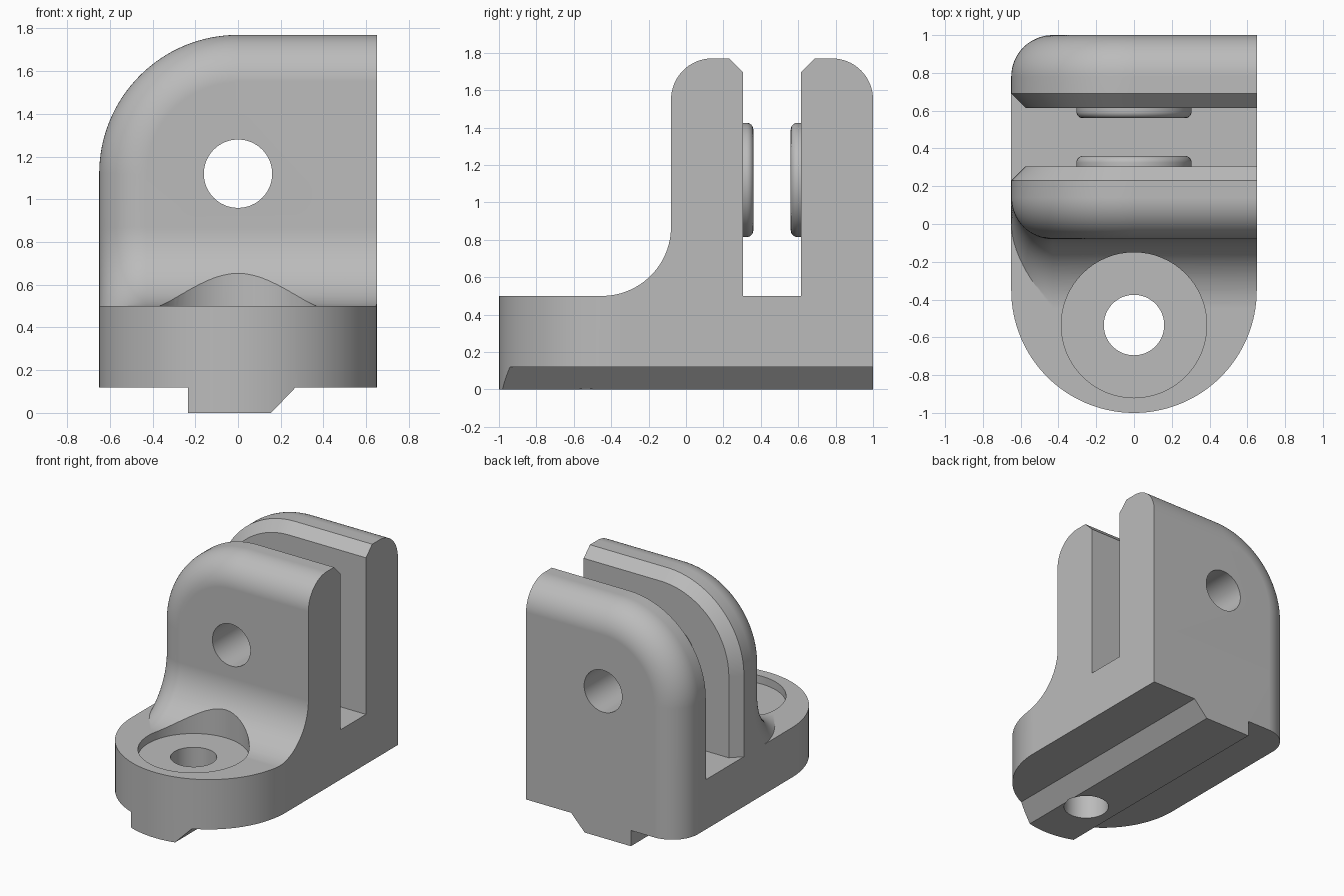
import bpy, bmesh
from math import sin, cos, pi

if "Cube" in bpy.data.objects:
    bpy.data.objects.remove(bpy.data.objects["Cube"])

HALF, TOP, FLOOR, STEP = 0.65, 1.77, 0.5, 0.12   # half width, heights
ROUND, FILLET, CHAMFER = 0.22, 0.37, 0.075
PIN_Z, SCREW_Y = 1.12, -0.535
N = 16

grey = bpy.data.materials.new("plain grey")
grey.use_nodes = True
grey.diffuse_color = (0.5, 0.5, 0.5, 1)
grey.node_tree.nodes["Principled BSDF"].inputs["Base Color"].default_value = (0.5, 0.5, 0.5, 1)


def loft(name, rings):
    """Closed solid through matching rings of points."""
    bm = bmesh.new()
    loops = [[bm.verts.new(p) for p in ring] for ring in rings]
    for a, b in zip(loops, loops[1:]):
        for i in range(len(a)):
            j = (i + 1) % len(a)
            bm.faces.new((a[i], a[j], b[j], b[i]))
    bm.faces.new(loops[0])
    bm.faces.new(loops[-1])
    bmesh.ops.recalc_face_normals(bm, faces=bm.faces)
    mesh = bpy.data.meshes.new(name)
    bm.to_mesh(mesh)
    bm.free()
    mesh.materials.append(grey)
    obj = bpy.data.objects.new(name, mesh)
    bpy.context.collection.objects.link(obj)
    return obj


def combine(target, tool, operation):
    """Apply a boolean and discard the tool."""
    mod = target.modifiers.new(operation, 'BOOLEAN')
    mod.operation, mod.object, mod.solver = operation, tool, 'EXACT'
    bpy.context.view_layer.objects.active = target
    bpy.ops.object.modifier_apply(modifier=mod.name)
    bpy.data.objects.remove(tool)


def circle(radius, count=64):
    return [(radius * cos(2 * pi * i / count), radius * sin(2 * pi * i / count)) for i in range(count)]


def upright_disc(name, steps):
    """Round part along z at the screw position; steps are (z, radius)."""
    return loft(name, [[(x, SCREW_Y + y, z) for x, y in circle(r)] for z, r in steps])


def pin_disc(name, steps):
    """Round part along y at the pin position; steps are (y, radius)."""
    return loft(name, [[(x, y, PIN_Z + z) for x, z in circle(r)] for y, r in steps])


def prism_y(name, profile, y0, y1):
    return loft(name, [[(x, y, z) for x, z in profile] for y in (y0, y1)])


# Quarter round as (inset from the outline, depth from the face)
quarter = [(ROUND * (1 - sin(a)), ROUND * (1 - cos(a))) for a in (pi / 2 * i / N for i in range(N + 1))]


def plate_outline(d):
    """Cheek outline in x and z, inset by d on its left and top."""
    arc = [((d - HALF) * cos(pi / 2 * i / 32), PIN_Z + (HALF - d) * sin(pi / 2 * i / 32)) for i in range(33)]
    return arc + [(HALF, TOP - d), (HALF, 0.3), (d - HALF, 0.3)]


def cheek(name, outer, inner):
    """Upright plate: rounded outer edge, chamfered inner edge."""
    s = 1 if inner > outer else -1
    layers = [(d, outer + s * off) for d, off in quarter]
    layers += [(0, inner - s * CHAMFER), (CHAMFER, inner)]
    return loft(name, [[(x, y, z) for x, z in plate_outline(d)] for d, y in layers])


# Foot slab with the locating key underneath
body = prism_y("bracket_body", [(-0.7, STEP), (-0.235, STEP), (-0.235, 0), (0.155, 0),
                                (0.27, STEP), (0.7, STEP), (0.7, FLOOR), (-0.7, FLOOR)], -1.1, 1.1)


# Concave fillet in front, with the rounded edge rolled along it
def fillet_ring(x, off):
    r, cy, cz = FILLET + off, -0.08 - FILLET, FLOOR + FILLET
    arc = [(x, cy + r * sin(pi / 2 * i / 24), cz - r * cos(pi / 2 * i / 24)) for i in range(25)]
    return arc + [(x, 0.22, cz), (x, 0.22, 0.2), (x, cy, 0.2)]


rings = [fillet_ring(d - HALF, off) for d, off in reversed(quarter)] + [fillet_ring(0.7, 0)]
combine(body, loft("front_fillet", rings), 'UNION')

# Trim to the footprint: round front, one rounded rear corner
footprint = [(HALF * cos(pi + pi * i / 64), -0.35 + HALF * sin(pi + pi * i / 64)) for i in range(65)]
footprint += [(HALF, 1)] + [(d - HALF, 1 - off) for d, off in quarter]
combine(body, loft("footprint", [[(x, y, z) for x, y in footprint] for z in (-0.1, 2)]), 'INTERSECT')

# Two cheeks with a rounded boss on each inner side
combine(body, cheek("front_cheek", -0.08, 0.305), 'UNION')
combine(body, cheek("rear_cheek", 1, 0.615), 'UNION')
for wall, s in ((0.305, 1), (0.615, -1)):
    edge = [(wall + s * (0.02 + 0.035 * sin(a)), 0.27 + 0.035 * cos(a)) for a in (pi / 2 * i / 6 for i in range(7))]
    combine(body, pin_disc("boss", [(wall - s * 0.04, 0.305)] + edge), 'UNION')

# Pin hole, screw hole and screw head recess
combine(body, pin_disc("pin_hole", [(-0.5, 0.16), (1.2, 0.16)]), 'DIFFERENCE')
combine(body, upright_disc("screw_hole", [(-0.1, 0.16), (1, 0.16)]), 'DIFFERENCE')
combine(body, upright_disc("head_recess", [(FLOOR - 0.06, 0.385), (1, 0.385)]), 'DIFFERENCE')

# Smooth curves, crisp edges, flat planes
bpy.ops.object.select_all(action='DESELECT')
body.select_set(True)
bpy.context.view_layer.objects.active = body
bpy.ops.object.shade_smooth_by_angle(angle=pi / 6)
normals = body.modifiers.new("flat_planes", 'WEIGHTED_NORMAL')
normals.keep_sharp = True
